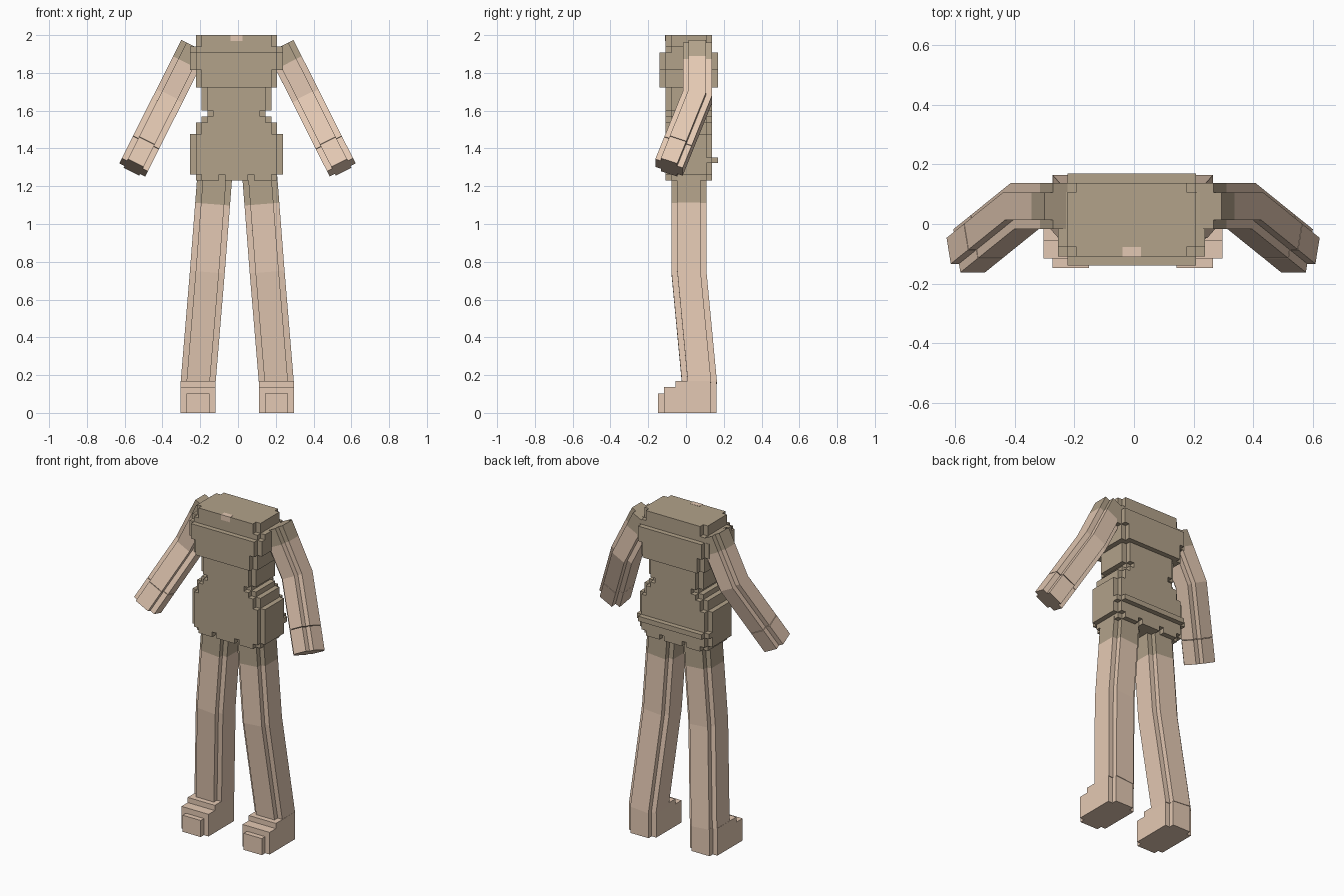
import bpy, bmesh
from mathutils import Vector

cube = bpy.data.objects.get("Cube")
if cube:
    bpy.data.objects.remove(cube, do_unlink=True)

U = 0.0308                       # block size
CX, CY, TOP = -0.008, 0.015, 2.0


def material(name, rgb):
    m = bpy.data.materials.new(name)
    m.use_nodes = True
    color = (*rgb, 1)
    m.diffuse_color = color
    m.node_tree.nodes["Principled BSDF"].inputs["Base Color"].default_value = color
    return m


KHAKI = material("khaki_cloth", (0.445, 0.36, 0.254))
SKIN = material("warm_skin", (0.775, 0.584, 0.451))


def finish(bm, name, *mats):
    bmesh.ops.recalc_face_normals(bm, faces=bm.faces)
    mesh = bpy.data.meshes.new(name)
    bm.to_mesh(mesh)
    bm.free()
    for m in mats:
        mesh.materials.append(m)
    ob = bpy.data.objects.new(name, mesh)
    bpy.context.collection.objects.link(ob)
    return ob


def notched(a, b, s=U):
    """Rectangle of half sizes a, b with one square block missing at each corner."""
    quarter = [(a, b - s), (a - s, b - s), (a - s, b)]
    pts = list(quarter)
    pts += [(-x, y) for x, y in reversed(quarter)]
    pts += [(-x, -y) for x, y in quarter]
    pts += [(x, -y) for x, y in reversed(quarter)]
    return pts


def loft(bm, rings, mat_ids):
    """Skin rings of points, one material index for each span, with end caps."""
    rows = [[bm.verts.new(p) for p in ring] for ring in rings]
    for lo, hi, mi in zip(rows, rows[1:], mat_ids):
        n = len(lo)
        for i in range(n):
            j = (i + 1) % n
            bm.faces.new((lo[i], lo[j], hi[j], hi[i])).material_index = mi
    bm.faces.new(rows[0]).material_index = mat_ids[0]
    bm.faces.new(rows[-1]).material_index = mat_ids[-1]


def box(bm, x0, x1, y0, y1, z0, z1):
    rect = [(x0, y0), (x1, y0), (x1, y1), (x0, y1)]
    loft(bm, [[(x, y, z) for x, y in rect] for z in (z0, z1)], [0])


def block(bm, x0, x1, y0, y1, k0, k1):
    """Box in block units about the torso axis, counted down from the top."""
    box(bm, CX + x0 * U, CX + x1 * U, CY + y0 * U, CY + y1 * U,
        TOP - k1 * U, TOP - k0 * U)


# Torso: stacked notched slabs (top row, bottom row, half width, half depth)
bm = bmesh.new()
for k0, k1, a, b in [(0, 2, 7, 4), (2, 3, 8, 4), (3, 6, 8, 5), (6, 9, 7, 5),
                     (9, 13, 6, 4), (13, 14, 5, 4), (14, 15, 6, 4),
                     (15, 17, 7, 4), (17, 24, 8, 4)]:
    shape = notched(a * U, b * U)
    loft(bm, [[(CX + x, CY + y, TOP - k * U) for x, y in shape] for k in (k0, k1)], [0])
# Ragged hem
block(bm, -7, 7, -3, 3, 24, 25)
for y0 in (-4, 3):
    for x0, x1 in ((-6, -3), (-2, 2), (3, 6)):
        block(bm, x0, x1, y0, y0 + 1, 24, 25)
finish(bm, "torso", KHAKI)

# Belt ridge across the back
bm = bmesh.new()
block(bm, -8, 8, 3, 4, 21, 22)
block(bm, -7, 7, 4, 5, 21, 22)
finish(bm, "back_belt", KHAKI)

# Small patch of skin at the collar
bm = bmesh.new()
box(bm, CX - U, CX + U, CY - 4 * U - 0.002, CY - 3 * U, TOP - U, TOP + 0.001)
finish(bm, "collar_patch", SKIN)


def limb(name, path, half, mat_ids):
    """Sweep a notched square along a path that bends only forward and back."""
    path = [Vector(p) for p in path]
    axis = path[-1] - path[0]
    side = Vector((-axis.z, 0, axis.x)).normalized()
    dirs = [(q - p).normalized() for p, q in zip(path, path[1:])]
    rings = []
    for i, p in enumerate(path):
        d0, d1 = dirs[max(i - 1, 0)], dirs[min(i, len(dirs) - 1)]
        mid = (d0 + d1).normalized()
        depth = mid.cross(side).normalized() / mid.dot(d1)
        rings.append([p + side * u + depth * v for u, v in notched(half, half)])
    bm = bmesh.new()
    loft(bm, rings, mat_ids)
    return finish(bm, name, KHAKI, SKIN)


for label, s in (("left", 1), ("right", -1)):
    # Arm: short sleeve, bent elbow, separate hand
    shoulder = Vector((s * 0.228, 0.06, 1.94))
    elbow = Vector((s * 0.364, 0.06, 1.67))
    tip = Vector((s * 0.55, -0.09, 1.3))
    cuff = shoulder.lerp(elbow, 0.32)
    wrist = elbow.lerp(tip, 0.68)
    for p in (shoulder, elbow, tip, cuff, wrist):
        p.x -= 0.003
    limb(label + "_arm", [shoulder, cuff, elbow, wrist], 2.5 * U, [0, 1, 1])
    limb(label + "_hand", [wrist + (tip - wrist) * 0.02, tip], 2.5 * U, [1])

    # Leg: short trouser top, slight bend at the knee
    hip = Vector((s * 0.117 - 0.004, CY, 1.28))
    knee = Vector((s * 0.158 - 0.004, CY, 0.75))
    ankle = Vector((s * 0.208 - 0.004, 0.072, 0.15))
    hem = hip.lerp(knee, 0.33)
    limb(label + "_leg", [hip, hem, knee, ankle], 3 * U, [0, 1, 1])

    # Foot: stepped blocks with notched heel
    fx, w = s * 0.208 - 0.004, 3 * U
    bm = bmesh.new()
    box(bm, fx - w, fx + w, -0.055, 0.13, 0, 0.168)
    box(bm, fx - w + U, fx + w - U, 0.13, 0.161, 0, 0.168)
    box(bm, fx - w, fx + w, -0.116, -0.055, 0, 0.136)
    box(bm, fx - w + U, fx + w - U, -0.148, -0.116, 0, 0.102)
    finish(bm, label + "_foot", SKIN)
